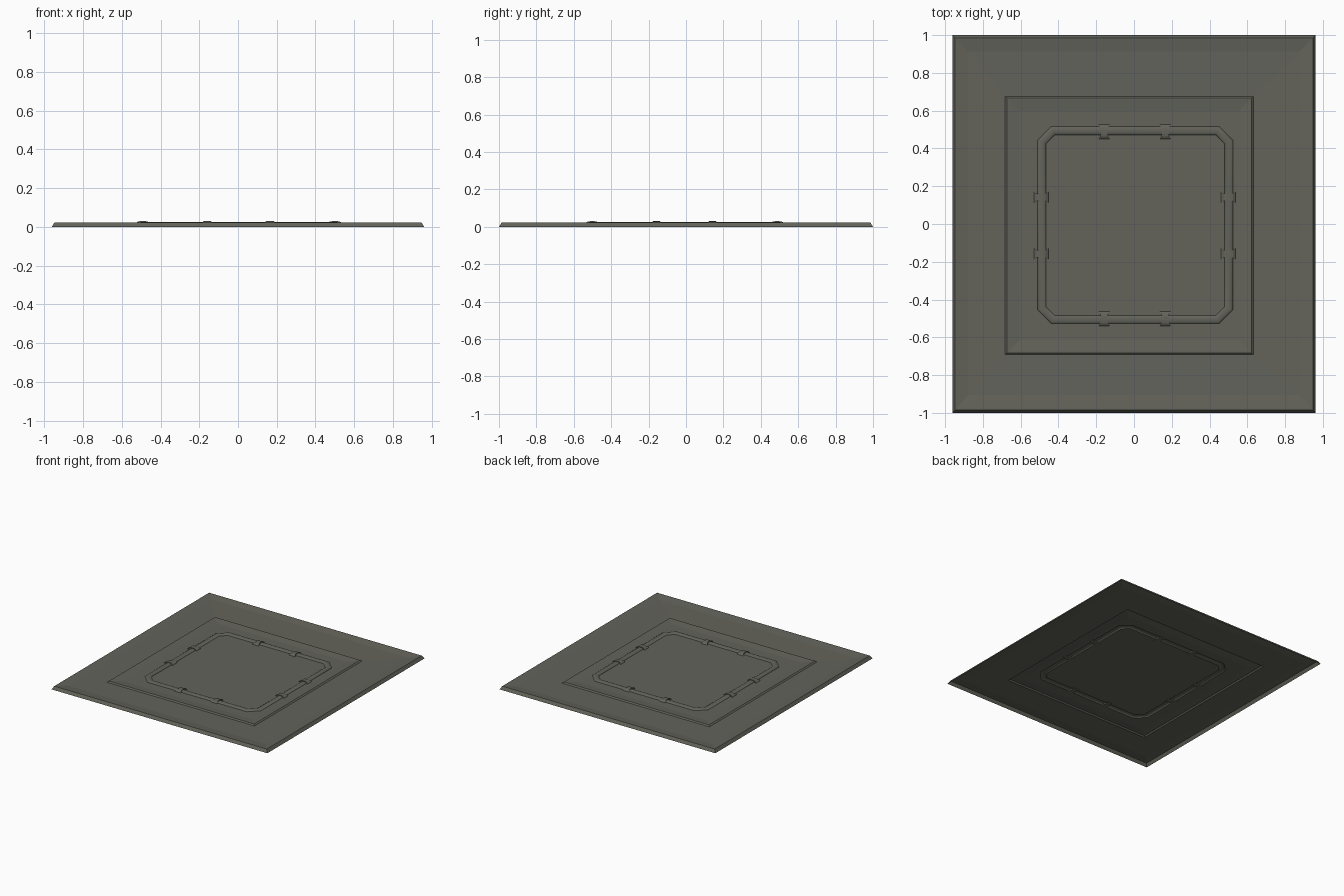
import bpy, bmesh, math

if "Cube" in bpy.data.objects:
    bpy.data.objects.remove(bpy.data.objects["Cube"])

mat = bpy.data.materials.new("olive_grey")
mat.diffuse_color = (0.125, 0.125, 0.105, 1)
mat.use_nodes = True
mat.node_tree.nodes["Principled BSDF"].inputs["Base Color"].default_value = mat.diffuse_color


def finish(bm, name):
    me = bpy.data.meshes.new(name)
    bm.to_mesh(me)
    bm.free()
    me.materials.append(mat)
    ob = bpy.data.objects.new(name, me)
    bpy.context.collection.objects.link(ob)
    return ob


def ring(bm, cx, cy, hx, hy, z, c=0.0):
    """Rectangle with corners chamfered by c, always 8 points."""
    pts = [(hx, -hy + c), (hx, hy - c), (hx - c, hy), (-hx + c, hy),
           (-hx, hy - c), (-hx, -hy + c), (-hx + c, -hy), (hx - c, -hy)]
    return [bm.verts.new((cx + x, cy + y, z)) for x, y in pts]


def panel_rings(bm):
    # outer skirt, rim lip and dished border
    yield ring(bm, 0, 0, .962, 1.0, 0), False
    yield ring(bm, 0, 0, .960, .998, .003), False
    yield ring(bm, 0, 0, .947, .985, .024), False
    yield ring(bm, 0, 0, .940, .978, .024), False
    yield ring(bm, -.002, .004, .878, .910, .016), False
    # raised central platform, dished inside its lip
    px, py = -.025, -.008
    yield ring(bm, px, py, .657, .684, .014), False
    yield ring(bm, px, py, .647, .674, .023), False
    yield ring(bm, px, py, .640, .667, .023), False
    yield ring(bm, px, py, .580, .605, .017), False
    # rounded ridge following a chamfered rectangle
    n, r = 8, .022
    for i in range(n + 1):
        a = math.pi * i / n
        off = r * math.cos(a)
        yield ring(bm, .007, -.006, .495 + off, .500 + off,
                   .017 + .009 * math.sin(a), .06 + off * .586), i > 0


# main pressed plate, open underneath
bm = bmesh.new()
prev = None
for cur, smooth in panel_rings(bm):
    if prev:
        for k in range(8):
            j = (k + 1) % 8
            f = bm.faces.new((prev[k], prev[j], cur[j], cur[k]))
            f.smooth = smooth
    prev = cur
bm.faces.new(prev)
bmesh.ops.remove_doubles(bm, verts=bm.verts, dist=1e-5)
bmesh.ops.dissolve_degenerate(bm, dist=1e-5, edges=bm.edges)
finish(bm, "floor_plate")


# clips bridging the ridge: arched strap, narrow waist, flared feet
def clip(name, x, y, turned):
    sections = [(-.040, .028, .015), (-.036, .028, .021), (-.024, .021, .028),
                (-.010, .019, .030), (.010, .019, .030), (.024, .021, .028),
                (.036, .028, .021), (.040, .028, .015)]
    b = bmesh.new()
    prev = None
    for u, w, z in sections:
        cur = [b.verts.new(p) for p in
               ((u, -w, .0145), (u, -w, z), (u, w, z), (u, w, .0145))]
        if prev:
            for k in range(4):
                j = (k + 1) % 4
                b.faces.new((prev[k], prev[j], cur[j], cur[k]))
        else:
            b.faces.new(cur)
        prev = cur
    b.faces.new(prev)
    bmesh.ops.recalc_face_normals(b, faces=b.faces)
    ob = finish(b, name)
    ob.location = (x, y, 0)
    ob.rotation_euler.z = math.pi / 2 if turned else 0


for i, x in enumerate((-.158, .165)):
    clip(f"back_clip_{i}", x, .488, True)
    clip(f"front_clip_{i}", x, -.502, True)
for i, y in enumerate((.142, -.158)):
    clip(f"left_clip_{i}", -.492, y, False)
    clip(f"right_clip_{i}", .500, y, False)
